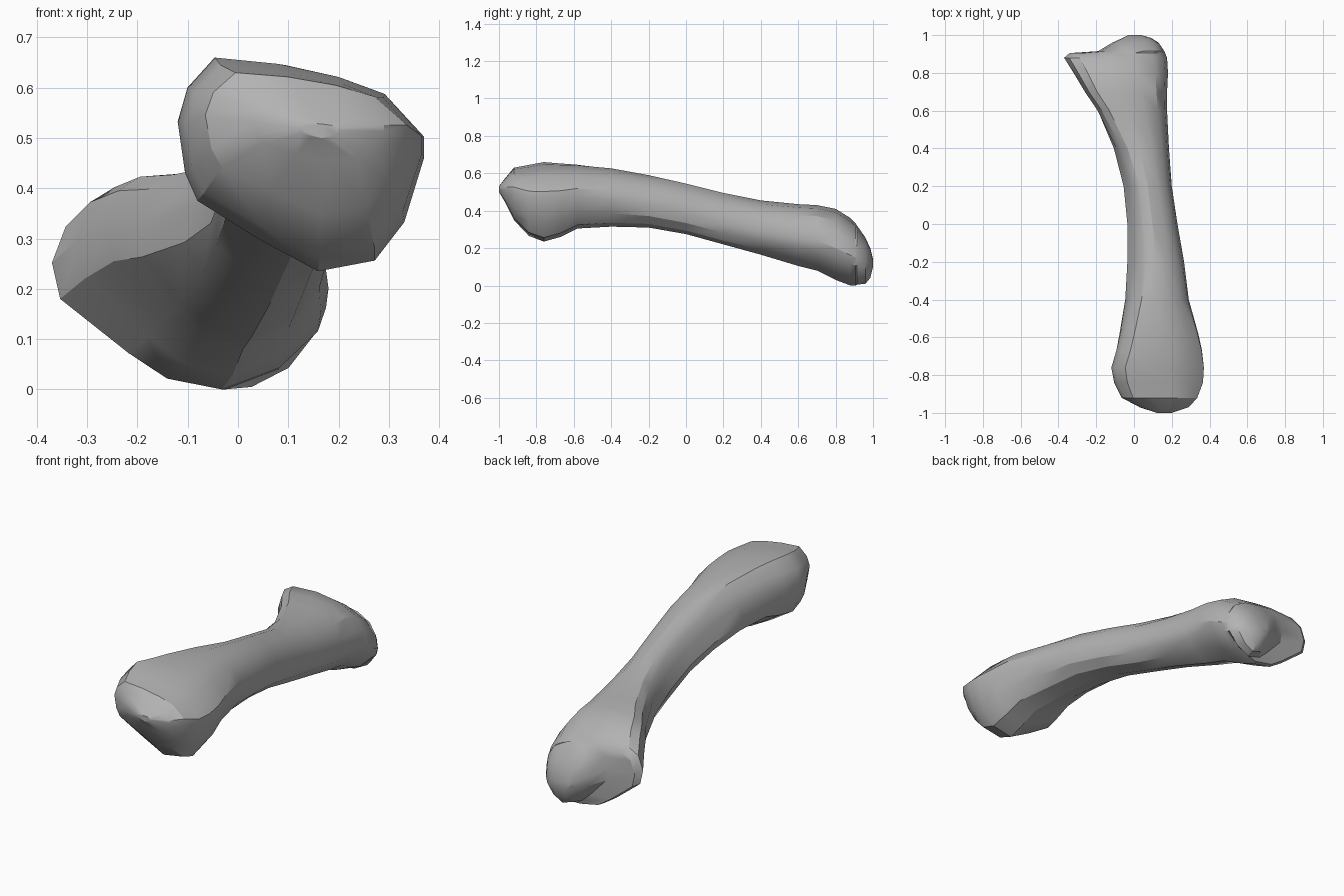
import bpy
import bmesh
import math

default_cube = bpy.data.objects.get("Cube")
if default_cube:
    bpy.data.objects.remove(default_cube, do_unlink=True)

# Single bone colour
bone_grey = bpy.data.materials.new("bone_grey")
bone_grey.use_nodes = True
colour = (0.45, 0.45, 0.45, 1)
bone_grey.diffuse_color = colour
bone_grey.node_tree.nodes["Principled BSDF"].inputs["Base Color"].default_value = colour

# Unit cross-sections (across, up), counterclockwise from the left side of the bone
KNUCKLE = [(1, .53), (1, .63), (.84, .83), (.65, .91), (.41, .97), (.15, 1), (.04, .86),
           (0, .7), (.03, .46), (.08, .33), (.33, .15), (.57, 0), (.8, .05), (.92, .23)]
SHAFT = [(1, .4), (.97, .6), (.88, .78), (.72, .92), (.5, 1), (.33, .96), (.2, .85),
         (.1, .66), (0, .4), (.04, .24), (.28, .07), (.55, 0), (.8, .07), (.95, .22)]
HEAD = [(1, .45), (.97, .65), (.87, .83), (.68, .95), (.42, 1), (.15, .98), (.05, .9),
        (0, .7), (.03, .5), (.28, .2), (.42, .06), (.62, 0), (.83, .12), (.97, .32)]

# Stations along the bone: y, x min, x max, z min, z max
STATIONS = [
    (-1, .12, .2, .5, .53), (-.97, .03, .29, .45, .57), (-.92, -.065, .335, .35, .63),
    (-.84, -.105, .365, .265, .645), (-.76, -.12, .37, .235, .66), (-.67, -.1, .36, .26, .655),
    (-.58, -.085, .34, .305, .65), (-.4, -.05, .29, .315, .63), (-.2, -.035, .265, .31, .59),
    (0, -.035, .23, .275, .545), (.2, -.055, .2, .22, .495), (.4, -.11, .185, .165, .455),
    (.6, -.2, .175, .105, .435), (.7, -.26, .175, .08, .43), (.8, -.32, .18, .03, .41),
    (.88, -.37, .175, 0, .36), (.905, -.34, .165, 0, .335), (.915, -.19, .16, .005, .32),
    (.96, -.115, .13, .01, .255), (.985, -.06, .09, .04, .2), (1, -.03, .04, .1, .14)]


def blend(a, b, t):
    return [(p[0] + (q[0] - p[0]) * t, p[1] + (q[1] - p[1]) * t) for p, q in zip(a, b)]


def section(y):
    """Cross-section shape, passing from knuckle to shaft to head."""
    if y < 0:
        t = max(0, min(1, (y + .75) / .55))
        return blend(KNUCKLE, SHAFT, t)
    t = max(0, min(1, (y - .2) / .5))
    return blend(SHAFT, HEAD, t)


# Loft the whole bone through its stations
bm = bmesh.new()
rings = []
for y, x_min, x_max, z_min, z_max in STATIONS:
    rings.append([bm.verts.new((x_min + u * (x_max - x_min), y, z_min + v * (z_max - z_min)))
                  for u, v in section(y)])
for lower, upper in zip(rings, rings[1:]):
    count = len(lower)
    for i in range(count):
        j = (i + 1) % count
        bm.faces.new((lower[i], lower[j], upper[j], upper[i]))
bm.faces.new(rings[0])
bm.faces.new(rings[-1])
bmesh.ops.recalc_face_normals(bm, faces=bm.faces)

mesh = bpy.data.meshes.new("bone")
bm.to_mesh(mesh)
bm.free()
mesh.materials.append(bone_grey)
bone = bpy.data.objects.new("bone", mesh)
bpy.context.collection.objects.link(bone)

# Smooth shading with crisp ridges
bpy.ops.object.select_all(action="DESELECT")
bone.select_set(True)
bpy.context.view_layer.objects.active = bone
bpy.ops.object.shade_smooth_by_angle(angle=math.radians(28))
